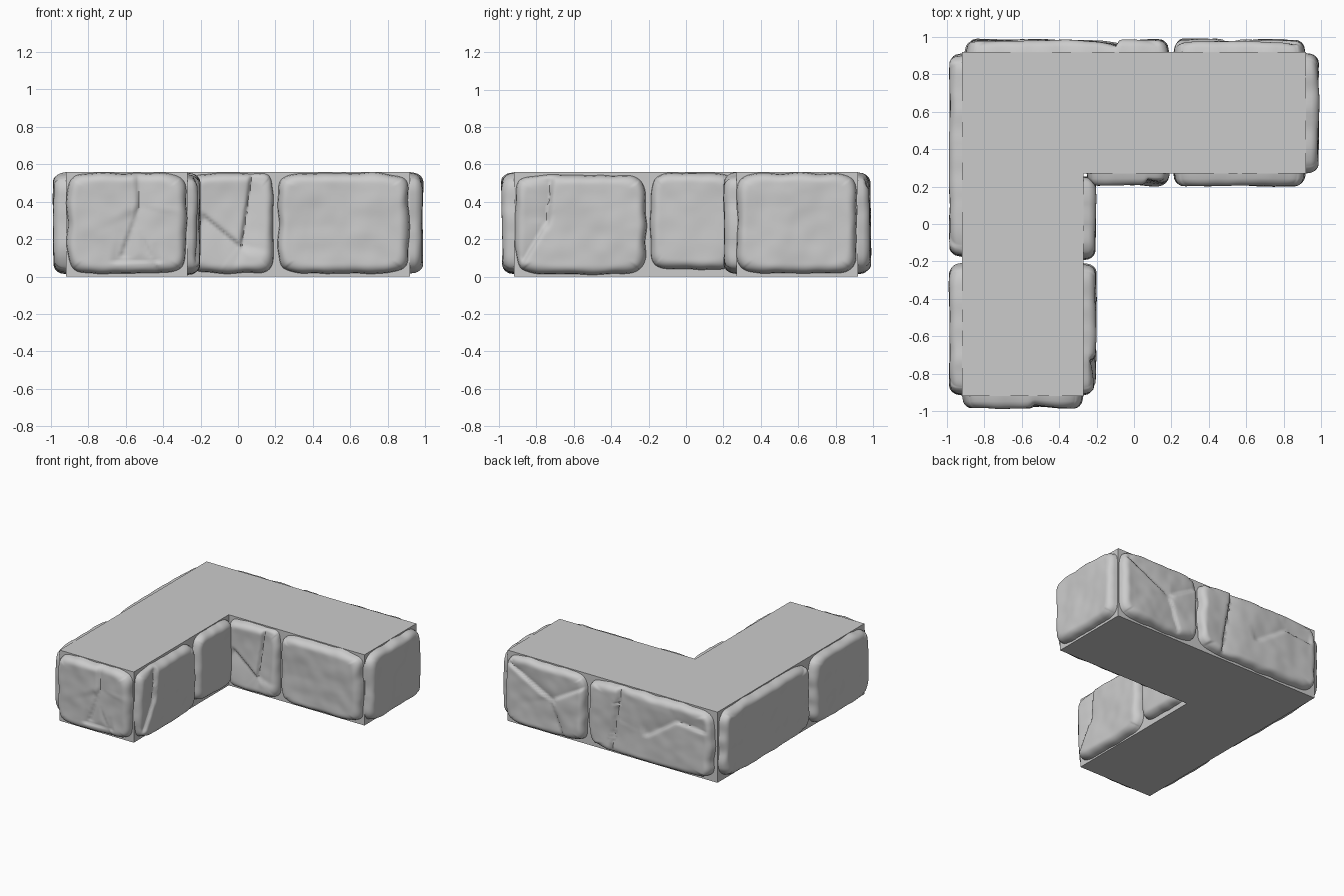
import bpy, bmesh, math
from mathutils import Vector, noise

cube = bpy.data.objects.get("Cube")
if cube:
    bpy.data.objects.remove(cube)

HEIGHT = 0.56
OUT, INN = 0.92, 0.27        # outer and inner wall distances
NU, NV = 64, 48              # stone grid resolution

stone_grey = bpy.data.materials.new("stone_grey")
stone_grey.use_nodes = True
grey = (0.6, 0.6, 0.6, 1)
stone_grey.diffuse_color = grey
stone_grey.node_tree.nodes["Principled BSDF"].inputs["Base Color"].default_value = grey


def finish(name, bm):
    bmesh.ops.recalc_face_normals(bm, faces=bm.faces)
    mesh = bpy.data.meshes.new(name)
    bm.to_mesh(mesh)
    bm.free()
    mesh.materials.append(stone_grey)
    obj = bpy.data.objects.new(name, mesh)
    bpy.context.collection.objects.link(obj)
    return obj


def build_core():
    # L-shaped plan extruded upwards
    plan = [(-OUT, -OUT), (-INN, -OUT), (-INN, INN), (OUT, INN), (OUT, OUT), (-OUT, OUT)]
    bm = bmesh.new()
    base = bm.faces.new([bm.verts.new((x, y, 0)) for x, y in plan])
    top = bmesh.ops.extrude_face_region(bm, geom=[base], use_keep_orig=True)["geom"]
    bmesh.ops.translate(bm, vec=(0, 0, HEIGHT),
                        verts=[g for g in top if isinstance(g, bmesh.types.BMVert)])
    finish("wall_core", bm)


def crack_drop(p, cracks):
    # Each crack is a ledge: sharp drop on its right side, fading away from it
    drop = 0
    for ax, az, bx, bz, depth in cracks:
        a, b = Vector((ax, az)), Vector((bx, bz))
        d = (b - a).normalized()
        rel = p - a
        along = rel.dot(d)
        side = rel.x * d.y - rel.y * d.x
        past = max(-along, along - (b - a).length, 0)
        ledge = math.exp(-side / 0.11) if side > 0 else math.exp(side / 0.008)
        drop = max(drop, depth * ledge * math.exp(-(past / 0.035) ** 2))
    return drop


def spread(i, n):
    # Grid parameter from -1 to 1, denser near the rim
    s = 2 * i / n - 1
    return 0.45 * s + 0.55 * math.sin(s * math.pi / 2)


def build_stone(name, normal, wall, u0, u1, z0, z1, cracks=(), seed=0):
    n = Vector(normal)
    right = Vector((-n.y, n.x, 0))
    cu, cz = (u0 + u1) / 2, (z0 + z1) / 2
    hu, hz = (u1 - u0) / 2, (z1 - z0) / 2
    bm = bmesh.new()
    rows = []
    for j in range(NV + 1):
        row = []
        for i in range(NU + 1):
            s, t = spread(i, NU), spread(j, NV)
            rho = max(abs(s), abs(t))
            k = rho / max((abs(s) ** 7 + abs(t) ** 7) ** (1 / 7), 1e-6)
            p = Vector((s * k * hu, t * k * hz))
            # Wavy outline
            edge = Vector((cu + p.x, cz + p.y, seed * 5))
            p *= 1 - 0.035 * rho ** 4 * (0.7 + noise.noise(edge * 9))
            p += Vector((cu, cz))
            # Rounded rim and lumpy face
            gap = min((1 - abs(s)) * hu, (1 - abs(t)) * hz)
            q = min(gap / 0.06, 1)
            rim = (1 - (1 - q) ** 2.4) ** 0.5
            spot = Vector((p.x, p.y, seed * 3.7))
            lump = 0.009 * noise.noise(spot * 4) + 0.004 * noise.noise(spot * 11)
            h = rim * min(0.069 + lump - crack_drop(p, cracks), 0.078) - 0.004
            row.append(bm.verts.new(n * (wall + h) + right * p.x + Vector((0, 0, p.y))))
        rows.append(row)
    for low, high in zip(rows, rows[1:]):
        for i in range(NU):
            bm.faces.new((low[i], low[i + 1], high[i + 1], high[i]))
    # Outward winding is already consistent; close the back against the wall
    rim_edges = [e for e in bm.edges if e.is_boundary]
    bmesh.ops.edgeloop_fill(bm, edges=rim_edges)
    obj = finish(name, bm)
    bpy.context.view_layer.objects.active = obj
    bpy.ops.object.select_all(action='DESELECT')
    obj.select_set(True)
    bpy.ops.object.shade_smooth_by_angle(angle=math.radians(50))


FRONT, BACK, LEFT, RIGHT = (0, -1, 0), (0, 1, 0), (1, 0, 0), (-1, 0, 0)

build_core()

# Stones: facing, wall distance, span along wall, height range, cracks
stones = [
    ("front_end_stone", FRONT, OUT, -0.92, -0.27, 0.01, 0.56,
     [(-0.62, 0.12, -0.53, 0.38, 0.022), (-0.53, 0.38, -0.54, 0.54, 0.02),
      (-0.56, 0.32, -0.43, 0.04, 0.015), (-0.44, 0.08, -0.64, 0.08, 0.015)]),
    ("inner_back_stone_small", FRONT, -INN, -0.26, 0.195, 0.01, 0.56,
     [(0.02, 0.17, 0.07, 0.52, 0.028), (-0.19, 0.32, 0.02, 0.16, -0.0),
      (0.02, 0.16, -0.19, 0.32, 0.0), (0.0, 0.17, 0.02, 0.16, 0.02),
      (-0.17, 0.31, 0.0, 0.17, 0.022)]),
    ("inner_back_stone_large", FRONT, -INN, 0.205, 0.92, 0.01, 0.56, []),
    ("inner_side_stone_large", LEFT, -INN, -0.92, -0.205, 0.005, 0.55,
     [(-0.72, 0.5, -0.74, 0.3, 0.03), (-0.74, 0.3, -0.86, 0.1, 0.025)]),
    ("inner_side_stone_small", LEFT, -INN, -0.195, 0.26, 0.03, 0.56, []),
    ("side_end_stone", LEFT, OUT, 0.265, 0.92, 0.01, 0.56, []),
    ("back_stone_small", BACK, OUT, -0.92, -0.205, 0.01, 0.56,
     [(-0.5, 0.3, -0.85, 0.48, 0.025), (-0.24, 0.45, -0.5, 0.3, 0.02),
      (-0.5, 0.3, -0.4, 0.05, 0.015)]),
    ("back_stone_large", BACK, OUT, -0.195, 0.91, 0.01, 0.56,
     [(0.02, 0.05, 0.06, 0.3, 0.03), (0.06, 0.3, 0.1, 0.54, 0.035),
      (0.6, 0.42, 0.35, 0.25, 0.02), (0.82, 0.4, 0.6, 0.42, 0.02)]),
    ("outer_side_stone_large", RIGHT, OUT, -0.92, 0.185, 0.01, 0.56, []),
    ("outer_side_stone_small", RIGHT, OUT, 0.205, 0.92, 0.01, 0.56, []),
]
for number, stone in enumerate(stones):
    build_stone(*stone, seed=number + 1)
